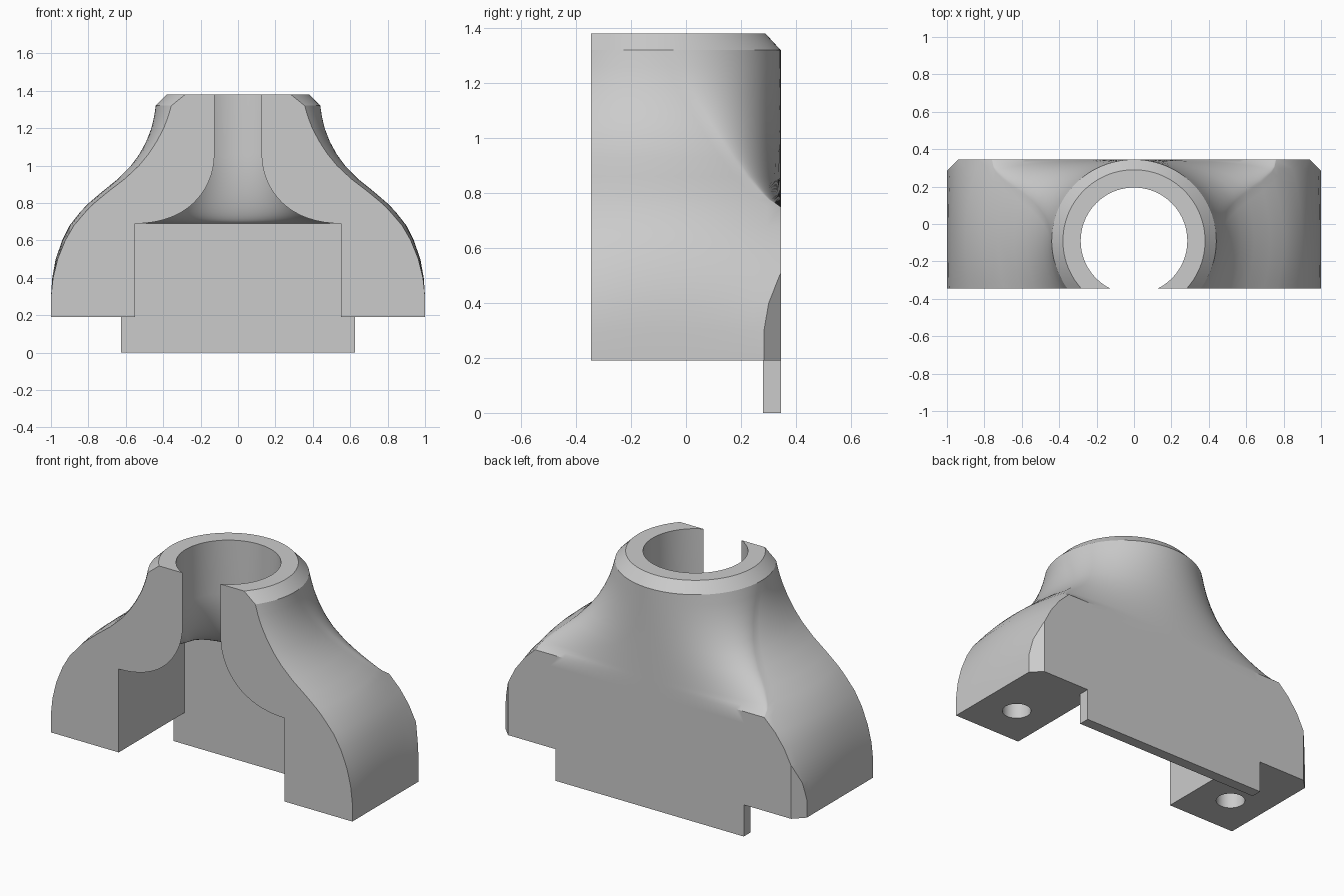
import bpy, bmesh, math
from mathutils import Vector

if "Cube" in bpy.data.objects:
    bpy.data.objects.remove(bpy.data.objects["Cube"], do_unlink=True)

FRONT, BACK, AXIS_Y = -0.345, 0.345, -0.09

grey = bpy.data.materials.new("plain_grey")
grey.use_nodes = True
grey.diffuse_color = (0.6, 0.6, 0.6, 1)
grey.node_tree.nodes["Principled BSDF"].inputs["Base Color"].default_value = (0.6, 0.6, 0.6, 1)


def add_object(name, bm):
    bmesh.ops.recalc_face_normals(bm, faces=bm.faces)
    mesh = bpy.data.meshes.new(name)
    bm.to_mesh(mesh)
    bm.free()
    mesh.materials.append(grey)
    obj = bpy.data.objects.new(name, mesh)
    bpy.context.collection.objects.link(obj)
    return obj


def section(z, half_width, roundness, radius, corner, back, front, sides=14, arc=24):
    """Symmetric outline: bowed sides, then an elliptical arc across the back."""
    def side_x(y):
        u = (y - AXIS_Y) / radius
        return half_width * math.sqrt(max(0, 1 - roundness * u * u))
    start = back - corner
    half = []
    for i in range(sides + 1):
        y = front + (start - front) * i / sides
        half.append(Vector((side_x(y), y, z)))
    for i in range(1, arc + 1):
        a = math.pi / 2 * i / arc
        half.append(Vector((side_x(start) * math.cos(a), start + corner * math.sin(a), z)))
    return half + [Vector((-p.x, p.y, z)) for p in reversed(half[:-1])]


def loft(rings):
    bm = bmesh.new()
    loops = [[bm.verts.new(p) for p in ring] for ring in rings]
    for low, high in zip(loops, loops[1:]):
        for i in range(len(low)):
            j = (i + 1) % len(low)
            bm.faces.new((low[i], low[j], high[j], high[i]))
    bm.faces.new(loops[0])
    bm.faces.new(loops[-1])
    return bm


def cut(target, cutter):
    cutter.hide_render = True
    mod = target.modifiers.new("cut", "BOOLEAN")
    mod.operation = "DIFFERENCE"
    mod.solver = "EXACT"
    mod.object = cutter
    bpy.context.view_layer.objects.active = target
    bpy.ops.object.modifier_apply(modifier=mod.name)
    bpy.data.objects.remove(cutter, do_unlink=True)


# Body: height, half width and roundness of each section
profile = [
    (0.19, 1.0, 0), (0.3, 1.0, 0), (0.4, 0.993, 0.025), (0.5, 0.975, 0.065),
    (0.6, 0.94, 0.1), (0.68, 0.9, 0.145), (0.75, 0.845, 0.19), (0.775, 0.822, 0.2),
    (0.8, 0.797, 0.21), (0.86, 0.727, 0.25), (0.93, 0.64, 0.32), (1.0, 0.572, 0.42),
    (1.06, 0.528, 0.51), (1.13, 0.49, 0.63), (1.2, 0.463, 0.77), (1.26, 0.449, 0.89),
    (1.32, 0.44, 1)]
rings = []
for z, w, k in profile:
    corner = (BACK - AXIS_Y) * max(0, (z - 0.75) / 0.57) ** 0.75
    rings.append(section(z, w, k, BACK - AXIS_Y, corner, BACK, FRONT))
# Chamfered rim
rings.append(section(1.38, 0.38, 1, 0.38, 0.38, AXIS_Y + 0.38, FRONT))
bm = loft(rings)
# Chamfered rear corners of the feet
for side in (1, -1):
    bmesh.ops.bisect_plane(bm, geom=bm.verts[:] + bm.edges[:] + bm.faces[:],
                           plane_co=(side * 0.939, BACK, 0), plane_no=(side, 1, 0),
                           clear_outer=True)
    open_edges = [e for e in bm.edges if e.is_boundary]
    bmesh.ops.holes_fill(bm, edges=open_edges, sides=0)
body = add_object("body", bm)

# Bore that flares into a rectangular pocket, open at the front
def bore_ring(z, s):
    back = 0.195 + 0.085 * s
    return section(z, 0.285 + 0.265 * s, 1 - s, 0.285,
                   (back - AXIS_Y) * (1 - s), back, -0.37)

flare = [bore_ring(-0.1, 1)]
steps = 16
for i in range(steps + 1):
    a = math.pi / 2 * i / steps
    flare.append(bore_ring(1.06 - 0.37 * math.cos(a), 1 - math.sin(a)))
flare.append(bore_ring(1.5, 0))
cut(body, add_object("bore_cutter", loft(flare)))

# Blind screw holes under the feet
for side in (1, -1):
    bm = bmesh.new()
    bmesh.ops.create_cone(bm, cap_ends=True, segments=32, radius1=0.08, radius2=0.08, depth=0.5)
    bmesh.ops.translate(bm, verts=bm.verts, vec=(side * 0.775, AXIS_Y, 0.25))
    cut(body, add_object("hole_cutter", bm))

# Tongue hanging below the rear wall
bm = bmesh.new()
bmesh.ops.create_cube(bm, size=1)
bmesh.ops.scale(bm, verts=bm.verts, vec=(1.25, 0.065, 0.19))
bmesh.ops.translate(bm, verts=bm.verts, vec=(0, 0.3125, 0.095))
add_object("rear_tongue", bm)

bpy.ops.object.select_all(action="DESELECT")
body.select_set(True)
bpy.context.view_layer.objects.active = body
bpy.ops.object.shade_smooth_by_angle(angle=math.radians(30))
